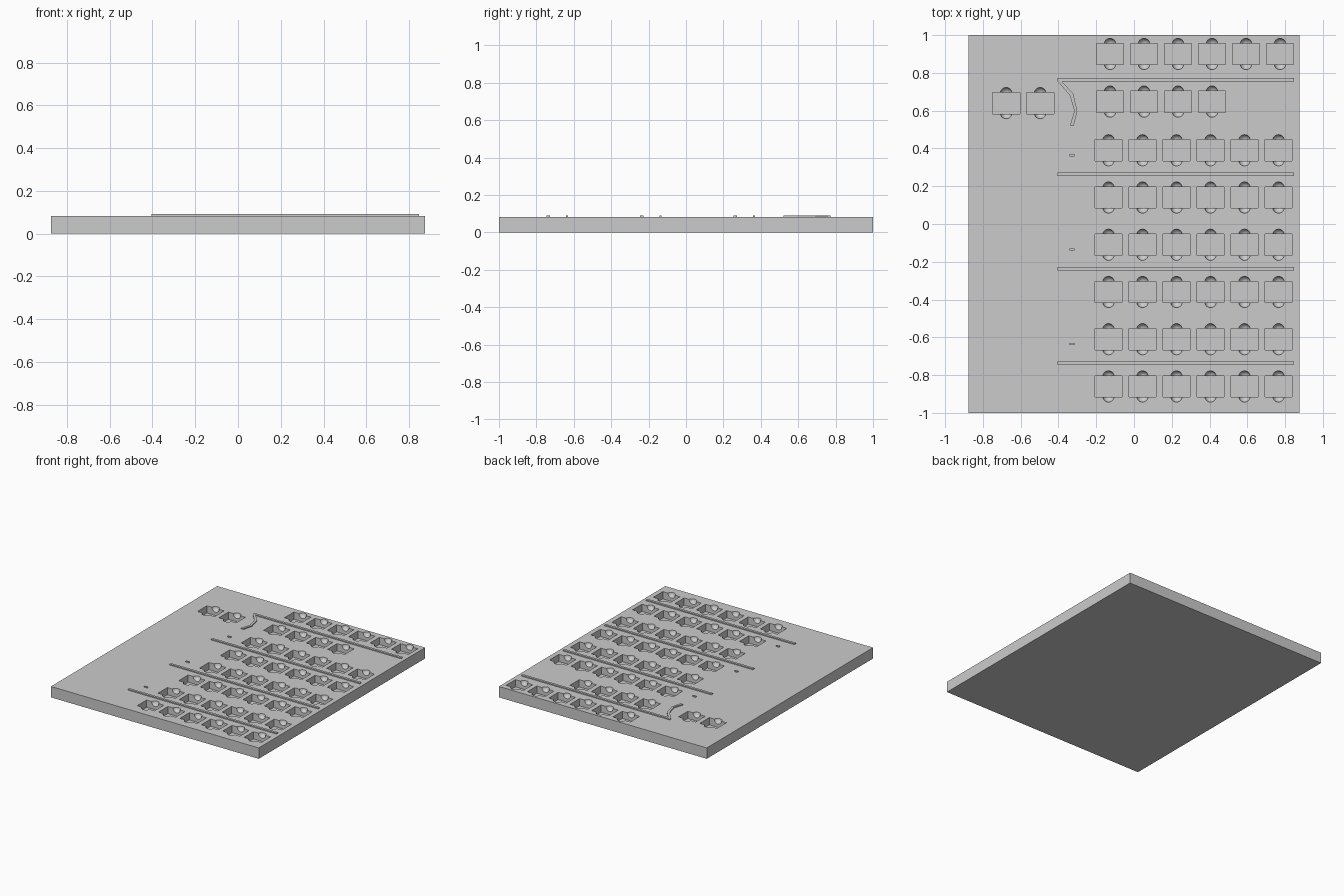
import bpy, bmesh, math
from mathutils import Matrix, Vector

if "Cube" in bpy.data.objects:
    bpy.data.objects.remove(bpy.data.objects["Cube"], do_unlink=True)

TOP, RIB_TOP = 0.083, 0.091
POCKET_DEPTH, SCOOP_R = 0.055, 0.031

grey = bpy.data.materials.new("plain grey")
grey.use_nodes = True
grey.diffuse_color = (0.6, 0.6, 0.6, 1)
grey.node_tree.nodes["Principled BSDF"].inputs["Base Color"].default_value = (0.6, 0.6, 0.6, 1)


def add_box(bm, x, y, w, d, z0, z1):
    m = Matrix.Translation((x, y, (z0 + z1) / 2)) @ Matrix.Diagonal((w, d, z1 - z0, 1))
    bmesh.ops.create_cube(bm, size=1, matrix=m)


def finish(bm, name):
    mesh = bpy.data.meshes.new(name)
    bm.to_mesh(mesh)
    bm.free()
    mesh.materials.append(grey)
    ob = bpy.data.objects.new(name, mesh)
    bpy.context.collection.objects.link(ob)
    return ob


# Tray slab
bm = bmesh.new()
add_box(bm, 0, 0, 1.75, 2, 0, TOP)
tray = finish(bm, "tray")

# Pocket layout: rows of six, a short row and a separate pair
STEP = 0.18
cells = [(-0.127 + STEP * i, 0.9) for i in range(6)]
cells += [(-0.127 + STEP * i, 0.648) for i in range(4)]
cells += [(-0.677 + STEP * i, 0.64) for i in range(2)]
cells += [(-0.135 + STEP * i, 0.39 - 0.25 * j) for j in range(6) for i in range(6)]

# Cutters: rectangular pockets, and round finger scoops at both ends
pockets, scoops = bmesh.new(), bmesh.new()
for x, y in cells:
    add_box(pockets, x, y, 0.145, 0.113, TOP - POCKET_DEPTH, TOP + 0.05)
    for side in (-1, 1):
        place = Matrix.Translation((x, y + side * 0.052, TOP + 0.0005))
        bmesh.ops.create_uvsphere(scoops, u_segments=24, v_segments=16,
                                  radius=SCOOP_R, matrix=place)
cutters = [finish(pockets, "pocket_cutter"), finish(scoops, "scoop_cutter")]
for cutter in cutters:
    cutter.hide_render = True
    mod = tray.modifiers.new(cutter.name, "BOOLEAN")
    mod.operation = "DIFFERENCE"
    mod.solver = "EXACT"
    mod.object = cutter

# Bake the cuts into the tray and drop the cutters
graph = bpy.context.evaluated_depsgraph_get()
tray_mesh = bpy.data.meshes.new_from_object(tray.evaluated_get(graph))
tray.modifiers.clear()
tray.data = tray_mesh
for cutter in cutters:
    bpy.data.objects.remove(cutter, do_unlink=True)
tray.data.materials.clear()
tray.data.materials.append(grey)
bpy.ops.object.select_all(action="DESELECT")
tray.select_set(True)
bpy.context.view_layer.objects.active = tray
bpy.ops.object.shade_smooth_by_angle(angle=math.radians(30))

# Long raised ribs between rows
for i in range(4):
    bm = bmesh.new()
    add_box(bm, 0.221, 0.764 - 0.5 * i, 1.25, 0.018, TOP - 0.005, RIB_TOP)
    finish(bm, "long_rib_%d" % (i + 1))

# Short raised dashes
for i in range(3):
    bm = bmesh.new()
    add_box(bm, -0.328, 0.364 - 0.5 * i, 0.026, 0.011, TOP - 0.005, RIB_TOP)
    finish(bm, "short_dash_%d" % (i + 1))

# Bent rib leading off the end of the rear long rib
outer = [(-0.405, 0.757), (-0.339, 0.68), (-0.316, 0.597), (-0.339, 0.522)]
inner = [(-0.383, 0.757), (-0.322, 0.69), (-0.3, 0.597), (-0.319, 0.522)]
bm = bmesh.new()
lines = [[bm.verts.new((x, y, TOP - 0.005)) for x, y in line] for line in (outer, inner)]
faces = [bm.faces.new((lines[0][i], lines[0][i + 1], lines[1][i + 1], lines[1][i]))
         for i in range(3)]
raised = bmesh.ops.extrude_face_region(bm, geom=faces)["geom"]
for v in raised:
    if isinstance(v, bmesh.types.BMVert):
        v.co += Vector((0, 0, RIB_TOP - TOP + 0.005))
bmesh.ops.recalc_face_normals(bm, faces=bm.faces)
finish(bm, "bent_rib")
